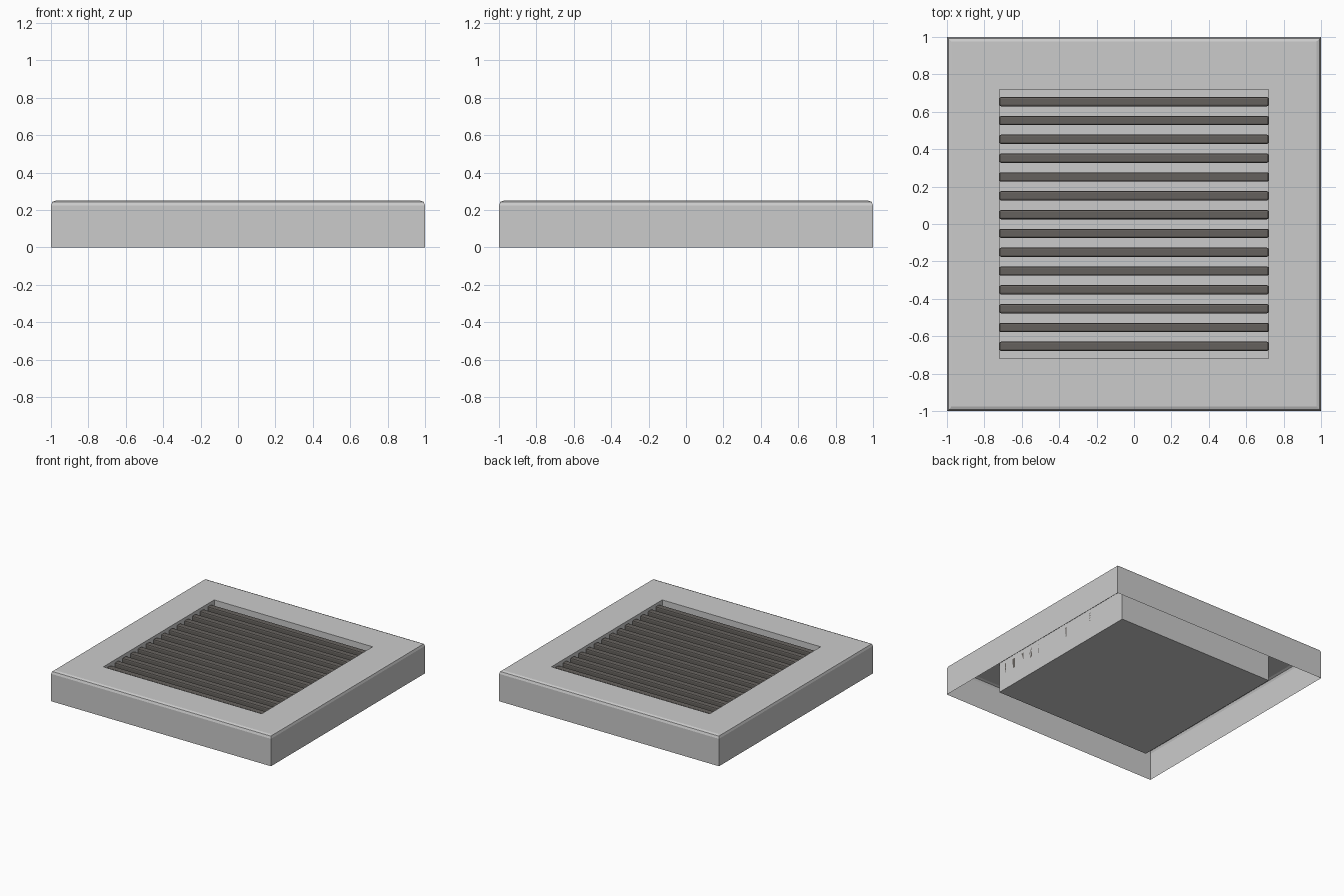
import bpy, bmesh

if "Cube" in bpy.data.objects:
    bpy.data.objects.remove(bpy.data.objects["Cube"])


def make_object(name, bm):
    mesh = bpy.data.meshes.new(name)
    bm.to_mesh(mesh)
    bm.free()
    obj = bpy.data.objects.new(name, mesh)
    bpy.context.collection.objects.link(obj)
    return obj


# Sheet housing: square loops run up the skirt, over the rim, down into the tray
bm = bmesh.new()
profile = [(1.0, 0.0), (1.0, 0.225), (0.993, 0.243), (0.975, 0.25),
           (0.72, 0.25), (0.72, 0.0)]
loops = []
for r, z in profile:
    loops.append([bm.verts.new((sx * r, sy * r, z))
                  for sx, sy in ((-1, -1), (1, -1), (1, 1), (-1, 1))])
for a, b in zip(loops, loops[1:]):
    for i in range(4):
        j = (i + 1) % 4
        bm.faces.new((a[i], a[j], b[j], b[i]))
bm.faces.new(loops[-1])  # tray floor
make_object("housing", bm)

# Dark bars across the opening, with softened edges
dark = bpy.data.materials.new("dark_grey")
dark.diffuse_color = (0.13, 0.12, 0.11, 1)
dark.use_nodes = True
dark.node_tree.nodes["Principled BSDF"].inputs["Base Color"].default_value = dark.diffuse_color
COUNT, FIRST, PITCH = 14, -0.654, 0.1006
LENGTH, WIDTH, BOTTOM, TOP = 1.44, 0.05, 0.13, 0.23
for i in range(COUNT):
    bm = bmesh.new()
    bmesh.ops.create_cube(bm, size=1)
    bmesh.ops.scale(bm, verts=bm.verts, vec=(LENGTH, WIDTH, TOP - BOTTOM))
    bmesh.ops.bevel(bm, geom=bm.edges[:], offset=0.01, segments=2,
                    profile=0.5, affect='EDGES')
    bar = make_object(f"grille_bar_{i + 1}", bm)
    bar.location = (0, FIRST + i * PITCH, (TOP + BOTTOM) / 2)
    bar.data.materials.append(dark)
